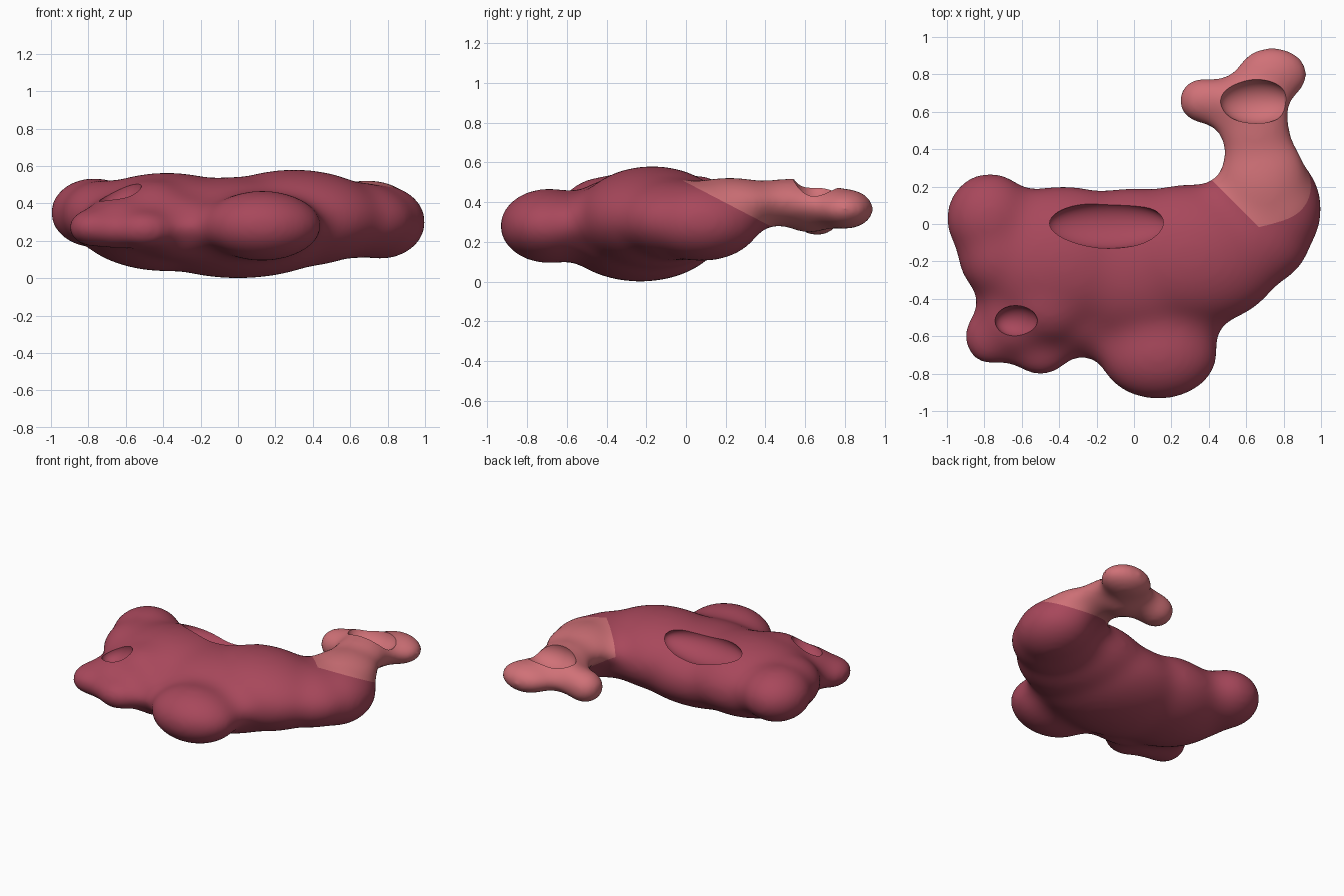
import bpy
import bmesh
import math
from mathutils import Matrix, Vector

cube = bpy.data.objects.get("Cube")
if cube:
    bpy.data.objects.remove(cube, do_unlink=True)


def material(name, rgb):
    mat = bpy.data.materials.new(name)
    mat.use_nodes = True
    color = (*rgb, 1)
    mat.diffuse_color = color
    bsdf = mat.node_tree.nodes["Principled BSDF"]
    bsdf.inputs["Base Color"].default_value = color
    bsdf.inputs["Roughness"].default_value = 0.6
    return mat


def ellipsoid(bm, center, radii, tilt=(0, 0), swell=0):
    turn = Matrix.Rotation(tilt[0], 4, "X") @ Matrix.Rotation(tilt[1], 4, "Y")
    size = Matrix.Diagonal((*(r + swell for r in radii), 1))
    bmesh.ops.create_uvsphere(bm, u_segments=48, v_segments=24, radius=1,
                              matrix=Matrix.Translation(center) @ turn @ size)


def make_object(name, lumps, swell=0):
    bm = bmesh.new()
    for lump in lumps:
        ellipsoid(bm, *lump, swell=swell)
    mesh = bpy.data.meshes.new(name)
    bm.to_mesh(mesh)
    bm.free()
    ob = bpy.data.objects.new(name, mesh)
    bpy.context.collection.objects.link(ob)
    return ob


def melt(ob, iterations):
    """Fuse overlapping skins and soften the creases."""
    remesh = ob.modifiers.new("Melt", "REMESH")
    remesh.mode = "VOXEL"
    remesh.voxel_size = 0.016
    soften = ob.modifiers.new("Soften", "SMOOTH")
    soften.factor = 0.5
    soften.iterations = iterations


def bake(ob):
    """Replace the mesh by the result of its modifiers."""
    bpy.context.view_layer.update()
    graph = bpy.context.evaluated_depsgraph_get()
    mesh = bpy.data.meshes.new_from_object(ob.evaluated_get(graph))
    ob.modifiers.clear()
    ob.data = mesh


# Broad torso, with side lump, head, foot and rounded rear end
torso = [
    ((-.38, -.2, .3), (.5, .4, .26)),
    ((.3, -.17, .32), (.5, .38, .257)),
    ((0, -.23, .27), (.6, .42, .267)),
    ((-.3, -.5, .27), (.3, .19, .17)),
    ((.62, -.05, .31), (.33, .3, .2)),
]
side_lump = [
    ((-.77, .03, .35), (.23, .24, .183)),
    ((-.72, -.15, .34), (.22, .25, .18)),
]
head = [
    ((-.45, -.4, .34), (.25, .24, .185)),
    ((-.62, -.5, .32), (.2, .2, .12)),
    ((-.77, -.6, .27), (.135, .15, .1)),
    ((-.62, -.62, .26), (.24, .12, .1)),
    ((-.5, -.7, .26), (.15, .105, .095)),
]
foot = [((.13, -.69, .28), (.315, .245, .185))]
rear = [((.76, .08, .3), (.24, .295, .195))]

# Tail with two lobes at its tip
tail = [
    ((.69, .22, .4), (.23, .3, .12)),
    ((.65, .5, .4), (.18, .2, .115)),
    ((.62, .62, .385), (.165, .15, .14)),
    ((.5, .67, .37), (.15, .1, .105)),
    ((.37, .66, .34), (.13, .12, .11)),
    ((.74, .8, .365), (.19, .145, .1)),
]

# Melt swollen lumps together, then shrink the skin back for wide soft joints
swell = 0.1
body = make_object("body", torso + side_lump + head + foot + rear + tail, swell + .005)
melt(body, 30)
shrink = body.modifiers.new("Shrink", "DISPLACE")
shrink.mid_level = 0
shrink.strength = -swell
melt(body, 40)
bake(body)

# Scooped hollows in the back, head and tail
hollows = {
    "back_hollow": ((-.14, -.005, .5), (.32, .13, .1), (-.4, 0)),
    "head_hollow": ((-.63, -.52, .46), (.125, .085, .08), (0, -.57)),
    "tail_hollow": ((.65, .655, .49), (.19, .12, .115)),
}
cutters = []
for name, lump in hollows.items():
    cutter = make_object(name, [lump])
    cutter.hide_render = True
    cutters.append(cutter)
    cut = body.modifiers.new(name, "BOOLEAN")
    cut.operation = "DIFFERENCE"
    cut.solver = "EXACT"
    cut.object = cutter
bake(body)
for cutter in cutters:
    bpy.data.objects.remove(cutter, do_unlink=True)

# Colour the tail beyond a slanted plane and an upright corner plane
body.data.materials.clear()
body.data.materials.append(material("dark rose", (.39, .064, .105)))
body.data.materials.append(material("light pink", (.63, .165, .185)))
planes = [
    (Vector((.7, 0, .5)), Vector((0, .52, 1)).normalized()),
    (Vector((.53, .12, 0)), Vector((1, 1, 0)).normalized()),
]
bm = bmesh.new()
bm.from_mesh(body.data)
for point, normal in planes:
    geom = {f for f in bm.faces if f.calc_center_median().x > .2}
    for f in list(geom):
        geom.update(f.edges)
        geom.update(f.verts)
    bmesh.ops.bisect_plane(bm, geom=list(geom), plane_co=point, plane_no=normal)
for f in bm.faces:
    c = f.calc_center_median()
    beyond = all((c - point).dot(normal) > 0 for point, normal in planes)
    f.material_index = int(beyond and c.y > -.03)
bm.to_mesh(body.data)
bm.free()

# Smooth shading with sharp hollow rims
bpy.ops.object.select_all(action="DESELECT")
body.select_set(True)
bpy.context.view_layer.objects.active = body
bpy.ops.object.shade_smooth_by_angle(angle=math.radians(35))
